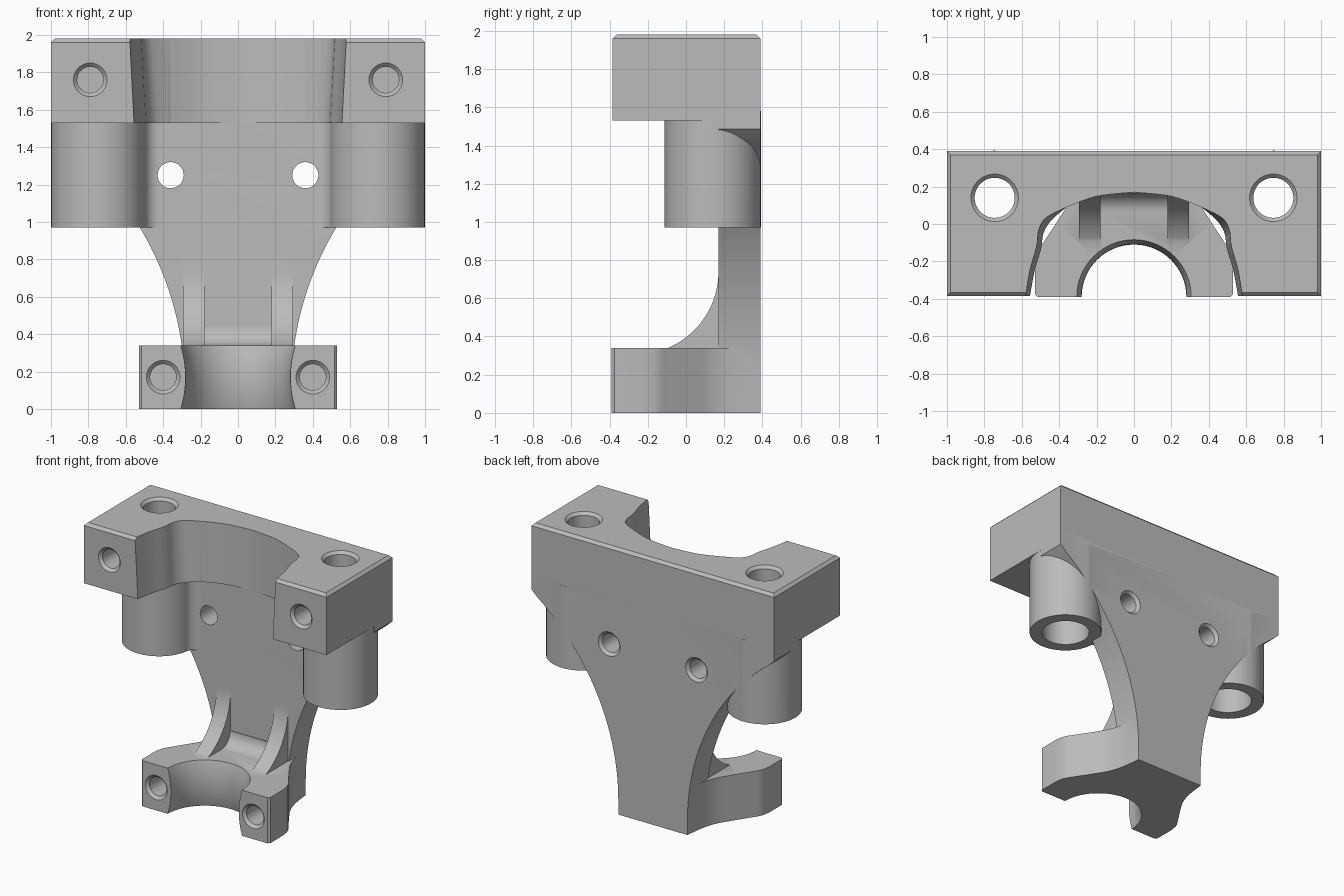
import bpy, bmesh
from math import sin, cos, pi, radians, sqrt
from mathutils import Vector

old = bpy.data.objects.get("Cube")
if old:
    bpy.data.objects.remove(old, do_unlink=True)

grey = bpy.data.materials.new("plain_grey")
grey.use_nodes = True
grey.diffuse_color = (0.5, 0.5, 0.5, 1)
grey.node_tree.nodes["Principled BSDF"].inputs["Base Color"].default_value = (0.5, 0.5, 0.5, 1)

PLACE = {"X": lambda u, v, h: (h, u, v),
         "Y": lambda u, v, h: (u, h, v),
         "Z": lambda u, v, h: (u, v, h)}


def finish(name, bm):
    bmesh.ops.recalc_face_normals(bm, faces=bm.faces[:])
    mesh = bpy.data.meshes.new(name)
    bm.to_mesh(mesh)
    bm.free()
    mesh.materials.append(grey)
    ob = bpy.data.objects.new(name, mesh)
    bpy.context.collection.objects.link(ob)
    return ob


def stack(name, axis, layers):
    """Solid through a list of (outline, height) layers."""
    bm = bmesh.new()
    rings = [[bm.verts.new(PLACE[axis](u, v, h)) for u, v in outline]
             for outline, h in layers]
    for a, b in zip(rings, rings[1:]):
        for i in range(len(a)):
            j = (i + 1) % len(a)
            bm.faces.new((a[i], a[j], b[j], b[i]))
    bm.faces.new(rings[0])
    bm.faces.new(rings[-1])
    return finish(name, bm)


def prism(name, axis, outline, lo, hi):
    return stack(name, axis, [(outline, lo), (outline, hi)])


def arc(cx, cy, r, a0, a1, n=16):
    return [(cx + r * cos(radians(a0 + (a1 - a0) * i / n)),
             cy + r * sin(radians(a0 + (a1 - a0) * i / n))) for i in range(n + 1)]


def turned(name, axis, cx, cy, profile, n=64):
    """Round solid about an axis from (radius, height) pairs."""
    return stack(name, axis, [(arc(cx, cy, r, 0, 360, n)[:-1], h) for r, h in profile])


def spline(pts, n=5):
    """Smooth curve through a few points."""
    p = [Vector(q) for q in [pts[0]] + pts + [pts[-1]]]
    out = []
    for a, b, c, d in zip(p, p[1:], p[2:], p[3:]):
        for i in range(n):
            t = i / n
            out.append(tuple(0.5 * (2 * b + (c - a) * t + (2 * a - 5 * b + 4 * c - d) * t * t
                                    + (3 * b - a - 3 * c + d) * t ** 3)))
    return out + [pts[-1]]


def mirrored(half):
    """Close a right-hand outline with its left-hand copy."""
    return half + [(-x, y) for x, y in reversed(half) if x > 1e-6]


def combine(body, tool, operation):
    mod = body.modifiers.new(tool.name, "BOOLEAN")
    mod.operation, mod.solver, mod.object = operation, "EXACT", tool
    with bpy.context.temp_override(object=body, active_object=body, selected_objects=[body]):
        bpy.ops.object.modifier_apply(modifier=mod.name)
    bpy.data.objects.remove(tool, do_unlink=True)


TOP, SHELF, BACK, FRONT = 1.98, 1.53, 0.39, -0.385
PLATE, CLAMP = 0.165, 0.34
BOSS_X, BOSS_Y, BOSS_R = 0.747, 0.14, 0.252

# Upper block with chamfered top rim
bm = bmesh.new()
bmesh.ops.create_cube(bm, size=1)
for v in bm.verts:
    v.co = (v.co.x * 2, BACK if v.co.y > 0 else FRONT, TOP if v.co.z > 0 else SHELF)
rim = [e for e in bm.edges if all(v.co.z > TOP - 0.01 for v in e.verts)]
bmesh.ops.bevel(bm, geom=rim, offset=0.02, segments=1, affect="EDGES")
body = finish("bracket_body", bm)

# Tapered recess in the block
top_edge = spline([(0.58, -0.385), (0.558, -0.25), (0.522, -0.12), (0.51, -0.03),
                   (0.47, 0.035), (0.36, 0.09)])
low_edge = spline([(0.555, -0.385), (0.53, -0.25), (0.495, -0.13), (0.483, -0.05),
                   (0.44, 0.02), (0.36, 0.09)])
back_edge = spline([(0.36, 0.09), (0.2, 0.148), (0, 0.17)])[1:]
layers = []
for edge, z in ((low_edge, SHELF - 0.02), (top_edge, TOP + 0.02)):
    layers.append((mirrored([(edge[0][0] + 0.01, -0.5)] + edge + back_edge), z))
combine(body, stack("recess_cutter", "Z", layers), "DIFFERENCE")

# Back plate flaring upward along a large arc
R, WAIST, Z0 = 1.66, 0.285, 0.11
side = [(WAIST, 0)]
for i in range(33):
    z = Z0 + (SHELF - Z0) * i / 32
    side.append((min(1, WAIST + R - sqrt(R * R - (z - Z0) ** 2)), z))
side.append((1, SHELF + 0.1))
combine(body, prism("back_plate", "Y", mirrored(side), PLATE + 0.005, BACK), "UNION")

# Lower clamp with flared arms
arm = [(0.515, -0.39), (0.53, -0.375)] + spline(
    [(0.53, -0.22), (0.515, -0.15), (0.475, -0.085), (0.4, 0.03), (0.34, 0.13),
     (0.305, 0.24), (0.285, BACK)])
combine(body, prism("lower_clamp", "Z", mirrored(arm), 0, CLAMP), "UNION")

# Floor fillet between the ribs
floor = [(0.25, 0.25), (0.065, 0.25)] + arc(0.065, CLAMP + 0.1, 0.1, -90, 0, 8) + [(0.25, CLAMP + 0.1)]
combine(body, prism("floor_fillet", "X", floor, -0.2, 0.2), "UNION")

for s in (-1, 1):
    # Curved ribs
    rib = arc(-0.265, 0.74, 0.435, 0, -67, 20) + [(-0.09, 0.28), (0.25, 0.28), (0.25, 0.74)]
    combine(body, prism("rib", "X", rib, s * 0.18, s * 0.295), "UNION")
    # Round bosses, blended into the plate
    combine(body, turned("boss", "Z", s * BOSS_X, BOSS_Y,
                         [(BOSS_R, 0.97), (BOSS_R, SHELF + 0.05)]), "UNION")
    f = 0.08
    fx = BOSS_X - sqrt((BOSS_R + f) ** 2 - (BOSS_Y - PLATE + f) ** 2)
    blend = arc(fx, PLATE - f + 0.005, f, 90, 9.5, 8) + [(0.6, 0.14), (0.6, 0.25), (fx, 0.25)]
    combine(body, prism("boss_blend", "Z", [(s * x, y) for x, y in blend],
                        0.97, SHELF + 0.03), "UNION")

# Barrel-shaped seat in the clamp
seat = [(0.28 + 0.026 * ((z - 0.17) / 0.17) ** 2, z) for z in
        [-0.02 + 0.38 * i / 12 for i in range(13)]]
combine(body, turned("seat_cutter", "Z", 0, -0.39, seat), "DIFFERENCE")

for s in (-1, 1):
    # Stepped vertical bores
    combine(body, turned("bore_cutter", "Z", s * 0.745, BOSS_Y,
                         [(0.165, 0.9), (0.165, 1.6), (0.107, 1.6), (0.107, TOP - 0.02),
                          (0.127, TOP), (0.127, TOP + 0.1)]), "DIFFERENCE")
    # Blind screw holes in the block and the clamp
    for x, z, y in ((0.79, 1.76, FRONT), (0.4, 0.17, -0.39)):
        combine(body, turned("screw_cutter", "Y", s * x, z,
                             [(0.09, y - 0.1), (0.09, y), (0.07, y + 0.02), (0.07, y + 0.28)],
                             32), "DIFFERENCE")
    # Through holes in the plate
    combine(body, turned("plate_hole_cutter", "Y", s * 0.36, 1.25,
                         [(0.07, 0), (0.07, BACK - 0.02), (0.09, BACK), (0.09, BACK + 0.1)],
                         32), "DIFFERENCE")

# Smooth curves, crisp edges
bpy.ops.object.select_all(action="DESELECT")
body.select_set(True)
bpy.context.view_layer.objects.active = body
bpy.ops.object.shade_smooth_by_angle(angle=radians(28))
